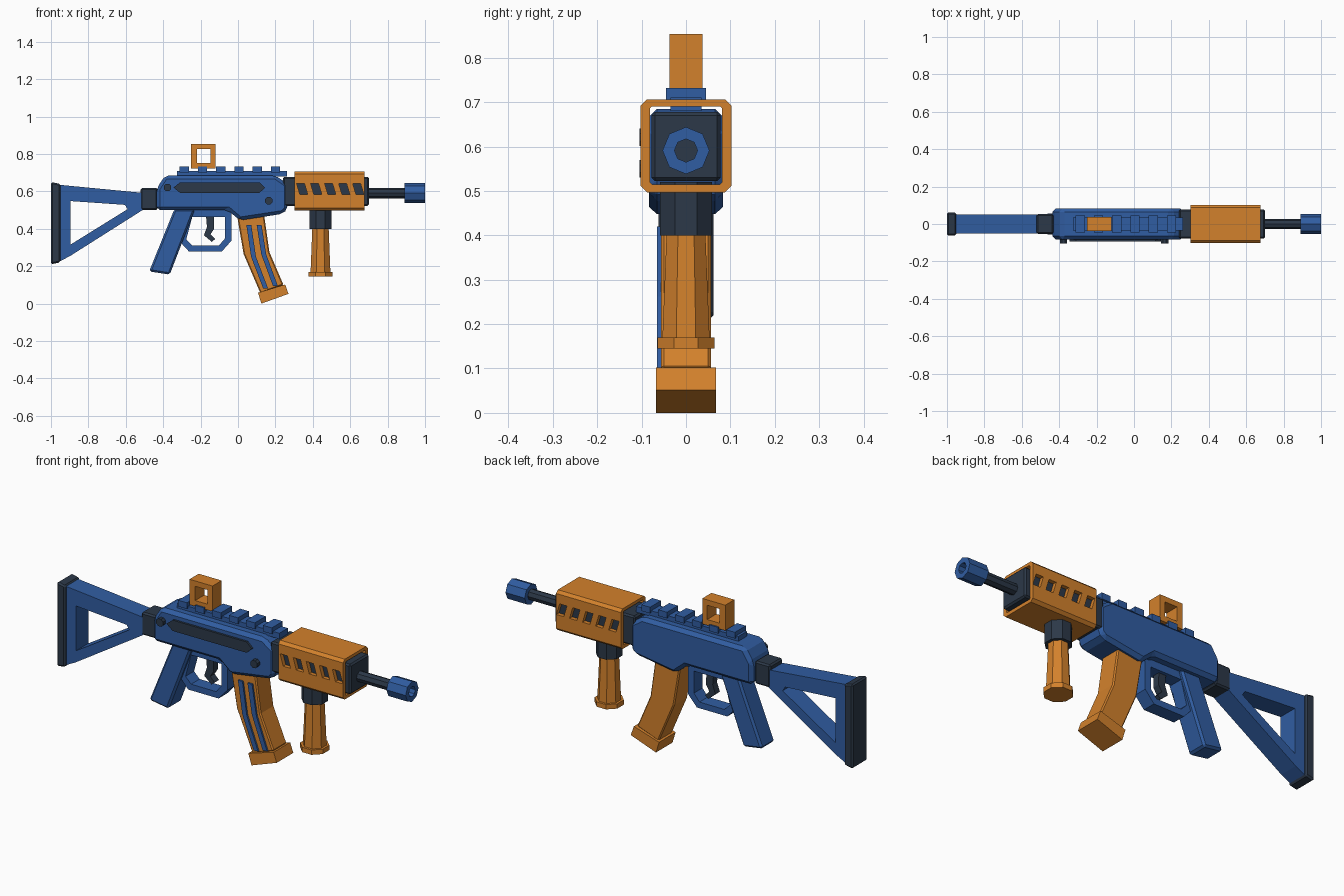
import bpy, bmesh
from math import pi, cos, sin

if "Cube" in bpy.data.objects:
    bpy.data.objects.remove(bpy.data.objects["Cube"])


def colour(name, rgb):
    m = bpy.data.materials.new(name)
    m.diffuse_color = (*rgb, 1)
    m.use_nodes = True
    m.node_tree.nodes["Principled BSDF"].inputs["Base Color"].default_value = m.diffuse_color
    return m


BLUE = colour("blue", (0.03, 0.11, 0.36))
ORANGE = colour("orange", (0.65, 0.22, 0.025))
DARK = colour("dark", (0.025, 0.04, 0.065))


def loft(name, rings, mat, bevel=0, closed=False):
    """Skin a row of rings; cap the ends unless the row closes on itself."""
    bm = bmesh.new()
    vs = [[bm.verts.new(p) for p in r] for r in rings]
    n = len(vs[0])
    pairs = list(zip(vs, vs[1:])) + ([(vs[-1], vs[0])] if closed else [])
    for a, b in pairs:
        for i in range(n):
            j = (i + 1) % n
            bm.faces.new((a[i], a[j], b[j], b[i]))
    if not closed:
        bm.faces.new(vs[0])
        bm.faces.new(vs[-1])
    bmesh.ops.recalc_face_normals(bm, faces=bm.faces)
    me = bpy.data.meshes.new(name)
    bm.to_mesh(me)
    bm.free()
    me.materials.append(mat)
    ob = bpy.data.objects.new(name, me)
    bpy.context.collection.objects.link(ob)
    if bevel:
        mod = ob.modifiers.new("bevel", 'BEVEL')
        mod.width, mod.segments = bevel, 1
    return ob


def at_y(pts, y):
    return [(x, y, z) for x, z in pts]


def at_x(pts, x):
    return [(x, y, z) for y, z in pts]


def prism(name, pts, y0, y1, mat, bevel=0):
    return loft(name, [at_y(pts, y0), at_y(pts, y1)], mat, bevel)


def slab(name, pts, w, mat, bevel=0):
    return prism(name, pts, -w, w, mat, bevel)


def ring(name, outer, inner, a, b, at, mat, bevel=0):
    return loft(name, [at(outer, a), at(outer, b), at(inner, b), at(inner, a)], mat, bevel, True)


def rect(x0, x1, z0, z1):
    return [(x0, z0), (x1, z0), (x1, z1), (x0, z1)]


def ngon(cx, cy, r, n=8, turn=0):
    return [(cx + r * cos(2 * pi * i / n + turn), cy + r * sin(2 * pi * i / n + turn)) for i in range(n)]


def strip(path, w):
    """Widen a path sideways in x into a closed outline."""
    return [(x - w, z) for x, z in path] + [(x + w, z) for x, z in reversed(path)]


# Stock
slab("butt_plate", [(-1, .21), (-.95, .22), (-.95, .64), (-1, .65)], .062, DARK, .008)
ring("stock_frame",
     [(-.955, .635), (-.51, .592), (-.51, .50), (-.90, .253), (-.955, .225)],
     [(-.895, .548), (-.605, .528), (-.59, .505), (-.88, .325), (-.895, .316)],
     -.05, .05, at_y, BLUE)
slab("stock_connector", rect(-.52, -.43, .50, .618), .053, DARK, .008)

# Receiver with side plate and pins
slab("receiver", [(-.435, .50), (-.055, .50), (.01, .445), (.24, .48), (.265, .505), (.265, .64),
                  (.20, .685), (-.39, .685), (-.435, .615)], .083, BLUE, .018)
prism("side_plate", [(-.345, .62), (-.31, .592), (.115, .592), (.145, .62), (.115, .648), (-.31, .648)],
      -.094, -.08, DARK)
for i, (x, z) in enumerate([(-.377, .621), (.164, .55)]):
    prism(f"receiver_pin_{i}", ngon(x, z, .021, 8, pi / 8), -.105, -.08, DARK)

# Top rail
slab("rail_base", rect(-.325, .262, .68, .71), .035, BLUE)
for i in range(6):
    x = -.287 + .0975 * i
    slab(f"rail_tooth_{i}", rect(x - .025, x + .025, .70, .732), .045, BLUE)

# Sight
ring("sight", rect(-.252, -.12, .722, .854), rect(-.22, -.148, .752, .826), -.0375, .0375, at_y, ORANGE)

# Grip, trigger guard and trigger
slab("grip", [(-.34, .505), (-.23, .505), (-.365, .155), (-.475, .172)], .055, BLUE, .01)
guard_out = [(-.255, .487), (-.036, .487), (-.036, .335), (-.087, .278), (-.262, .278), (-.305, .325)]
guard_in = [(-.245, .462), (-.07, .462), (-.07, .348), (-.102, .31), (-.245, .31), (-.277, .342)]
ring("trigger_guard", guard_out, guard_in, -.035, .035, at_y, BLUE)
slab("trigger_guard_mount", rect(-.25, -.036, .47, .505), .035, BLUE)
slab("trigger", [(-.172, .48), (-.13, .48), (-.128, .40), (-.147, .37), (-.122, .345), (-.14, .33),
                 (-.182, .365), (-.166, .41)], .018, DARK)

# Curved magazine
slab("magazine", [(-.005, .47), (.14, .47), (.168, .275), (.243, .10), (.12, .055), (.03, .265)],
     .056, ORANGE, .006)
slab("magazine_base", [(.107, .058), (.252, .102), (.27, .052), (.125, 0)], .068, ORANGE)
for i, path in enumerate([[(.058, .42), (.083, .25), (.148, .08)], [(.113, .42), (.138, .262), (.20, .094)]]):
    prism(f"magazine_rib_{i}", strip(path, .013), -.065, -.05, BLUE)

# Handguard: dark core, slotted shell
core = [(-.078, .522), (.078, .522), (.078, .678), (-.078, .678)]
loft("handguard_core", [at_x(core, .24), at_x(core, .70)], DARK, .008)


def octo(w, z0, z1, c):
    return [(-w + c, z0), (w - c, z0), (w, z0 + c), (w, z1 - c),
            (w - c, z1), (-w + c, z1), (-w, z1 - c), (-w, z0 + c)]


shell = ring("handguard_shell", octo(.102, .497, .706, .014), octo(.081, .515, .69, .004),
             .303, .675, at_x, ORANGE)
for i in range(5):
    x = .325 + .075 * i
    cutter = slab(f"slot_cutter_{i}", [(x - .012, .643), (x + .03, .643), (x + .048, .583), (x + .006, .583)],
                  .2, DARK)
    cutter.hide_render = True
    cutter.hide_set(True)
    mod = shell.modifiers.new("slot", 'BOOLEAN')
    mod.object, mod.operation, mod.solver = cutter, 'DIFFERENCE', 'EXACT'

# Bake the slots, then drop the cutters
bpy.context.view_layer.update()
baked = bpy.data.meshes.new_from_object(shell.evaluated_get(bpy.context.evaluated_depsgraph_get()))
shell.modifiers.clear()
shell.data = baked
for ob in [o for o in bpy.data.objects if o.name.startswith("slot_cutter")]:
    bpy.data.objects.remove(ob)

# Fore grip


def turned(name, levels, mat):
    return loft(name, [[(x, y, z) for x, y in ngon(.441, 0, r, 8, pi / 8)] for z, r in levels], mat)


turned("fore_grip_collar", [(.40, .064), (.52, .064)], DARK)
turned("fore_grip_handle", [(.155, .058), (.41, .047)], ORANGE)
turned("fore_grip_base", [(.145, .070), (.17, .070)], ORANGE)

# Barrel and muzzle
barrel = ngon(0, .591, .028)
loft("barrel", [at_x(barrel, .68), at_x(barrel, .93)], DARK)
ring("muzzle", ngon(0, .591, .053), ngon(0, .591, .026), .89, 1.0, at_x, BLUE)
